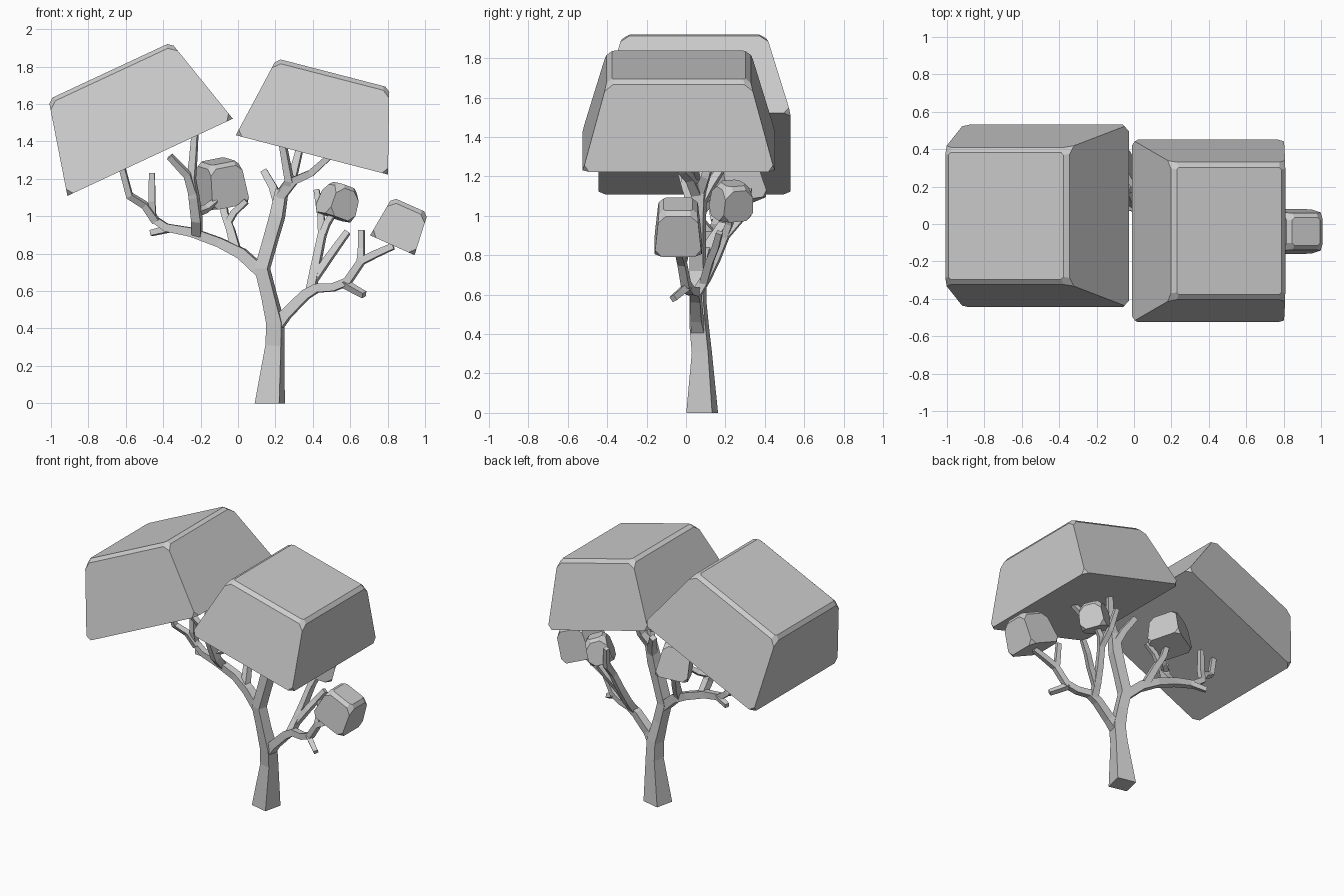
import bpy, bmesh
from math import radians, cos, sin
from mathutils import Vector, Euler


def finish(name, bm):
    bmesh.ops.recalc_face_normals(bm, faces=bm.faces)
    me = bpy.data.meshes.new(name)
    bm.to_mesh(me)
    bm.free()
    ob = bpy.data.objects.new(name, me)
    bpy.context.collection.objects.link(ob)
    return ob


def foliage(name, base, bx, by, h, rot, cut, edge, taper=0.74):
    """Tapered block with clipped corners and a thin bevel round its top."""
    bm = bmesh.new()
    tx, ty = bx * taper, by * taper
    k = edge / h
    lx, ly = tx + (bx - tx) * k, ty + (by - ty) * k      # section just below the top
    m = cut / h
    mx, my = bx + (tx - bx) * m, by + (ty - by) * m      # section just above the base
    n = (cut + edge) / h
    nx, ny = tx + (bx - tx) * n, ty + (by - ty) * n
    for sx in (-1, 1):
        for sy in (-1, 1):
            for x, y, z in ((tx - cut, ty - edge, h), (tx - edge, ty - cut, h),
                            (lx - cut, ly, h - edge), (lx, ly - cut, h - edge),
                            (nx, ny, h - edge - cut), (mx, my, cut),
                            (bx - cut, by, 0), (bx, by - cut, 0)):
                bm.verts.new((sx * x, sy * y, z))
    bmesh.ops.convex_hull(bm, input=bm.verts)
    bmesh.ops.dissolve_limit(bm, angle_limit=radians(1), verts=bm.verts, edges=bm.edges)
    ob = finish(name, bm)
    ob.location = base
    ob.rotation_euler = [radians(a) for a in rot]
    return ob


def branch(bm, pts):
    """Four-sided tapering tube through points (x, y, z, radius)."""
    ps = [Vector(p[:3]) for p in pts]
    first = (ps[1] - ps[0]).normalized()
    if ps[0].z == 0:
        first = Vector((0, 0, 1))
    q = Vector((0, 0, 1)).rotation_difference(first)
    ref = q @ Vector((cos(radians(32)), sin(radians(32)), 0))
    rings, prev = [], first
    for i, p in enumerate(ps):
        if i == 0:
            t = first
        elif i == len(ps) - 1:
            t = (p - ps[i - 1]).normalized()
        else:
            t = ((p - ps[i - 1]).normalized() + (ps[i + 1] - p).normalized()).normalized()
        ref = prev.rotation_difference(t) @ ref
        side = t.cross(ref)
        r = pts[i][3]
        rings.append([bm.verts.new(p + d * r) for d in (ref, side, -ref, -side)])
        prev = t
    for a, b in zip(rings, rings[1:]):
        for j in range(4):
            bm.faces.new((a[j], a[(j + 1) % 4], b[(j + 1) % 4], b[j]))
    bm.faces.new(rings[0][::-1])
    bm.faces.new(rings[-1])


def branches(name, paths):
    bm = bmesh.new()
    for p in paths:
        branch(bm, p)
    return finish(name, bm)


# trunk and its central upright limb
branches("trunk", [
    [(.17, .082, 0, .095), (.197, .08, .31, .06), (.2, .068, .43, .058),
     (.165, .06, .58, .05), (.13, .06, .72, .05), (.17, .06, .86, .048),
     (.21, .06, 1.0, .05), (.235, .07, 1.14, .042)],
])
# crown twigs under the right canopy
branches("crown_twigs", [
    [(.22, .07, 1.06, .035), (.19, .12, 1.15, .03), (.14, .18, 1.24, .025)],
    [(.235, .07, 1.12, .036), (.275, .02, 1.19, .03), (.24, 0, 1.38, .024)],
    [(.235, .07, 1.12, .036), (.29, .1, 1.2, .03), (.33, .14, 1.36, .024)],
    [(.225, .06, 1.1, .035), (.3, .02, 1.19, .03), (.39, -.02, 1.23, .026), (.49, -.05, 1.32, .022)],
])
# long limb leaning left with its side shoots
branches("left_limb", [
    [(.14, .06, .69, .045), (.02, .09, .8, .042), (-.1, .12, .86, .036), (-.25, .13, .915, .034),
     (-.385, .15, .94, .03), (-.455, .16, .99, .028), (-.46, .14, 1.08, .025), (-.46, .14, 1.23, .022)],
    [(-.44, .15, .975, .028), (-.5, .13, 1.06, .025), (-.58, .1, 1.11, .025), (-.62, .08, 1.26, .022)],
    [(-.36, .15, .935, .026), (-.465, .19, .91, .021)],
    [(-.22, .13, .9, .034), (-.22, .06, .98, .036), (-.235, .02, 1.1, .034),
     (-.25, 0, 1.2, .03), (-.24, 0, 1.3, .026), (-.23, 0, 1.44, .022)],
    [(-.24, .01, 1.12, .03), (-.27, -.02, 1.22, .027), (-.365, -.05, 1.32, .022)],
    [(-.23, .05, 1.02, .028), (-.17, .1, 1.04, .024), (-.12, .14, 1.08, .02)],
    [(-.01, .1, .82, .034), (-.04, .17, .93, .03), (-.07, .22, 1.01, .026), (-.08, .25, 1.1, .022)],
    [(-.05, .19, .97, .025), (-.02, .19, 1.02, .023), (.045, .18, 1.08, .02)],
])
# limb leaning right with its side shoots
branches("right_limb", [
    [(.2, .068, .41, .05), (.26, .055, .48, .04), (.36, .05, .58, .037), (.42, .045, .615, .033),
     (.51, .02, .62, .03), (.585, 0, .65, .03), (.66, -.02, .76, .028), (.74, -.03, .8, .026), (.83, -.04, .84, .023)],
    [(.57, .005, .64, .027), (.62, -.03, .61, .024), (.675, -.065, .58, .022)],
    [(.655, -.02, .75, .026), (.66, 0, .83, .023), (.66, .01, .925, .021)],
    [(.39, .05, .6, .034), (.405, .1, .68, .032), (.425, .15, .78, .03), (.45, .2, .9, .028),
     (.445, .28, .99, .025), (.42, .32, 1.14, .021)],
    [(.445, .19, .88, .026), (.475, .22, .96, .024), (.52, .225, 1.03, .02)],
    [(.405, .09, .66, .028), (.48, .12, .77, .027), (.53, .15, .84, .025), (.585, .17, .915, .022)],
])

# two large canopies
foliage("left_canopy", (-.47, .043, 1.315), .488, .488, .51, (0, -25, 0), .035, .022)
foliage("right_canopy", (.395, -.037, 1.328), .42, .488, .452, (0, 14.5, 0), .033, .022)
# three small leaf clumps
foliage("right_clump", (.825, -.04, .845), .13, .12, .235, (0, 24, 0), .035, .022, .8)
foliage("back_clump", (-.085, .27, 1.065), .112, .115, .235, (8, -10, 25), .032, .02, .8)
foliage("middle_clump", (.51, .225, .995), .082, .088, .18, (5, 18, 30), .04, .02, .85)
